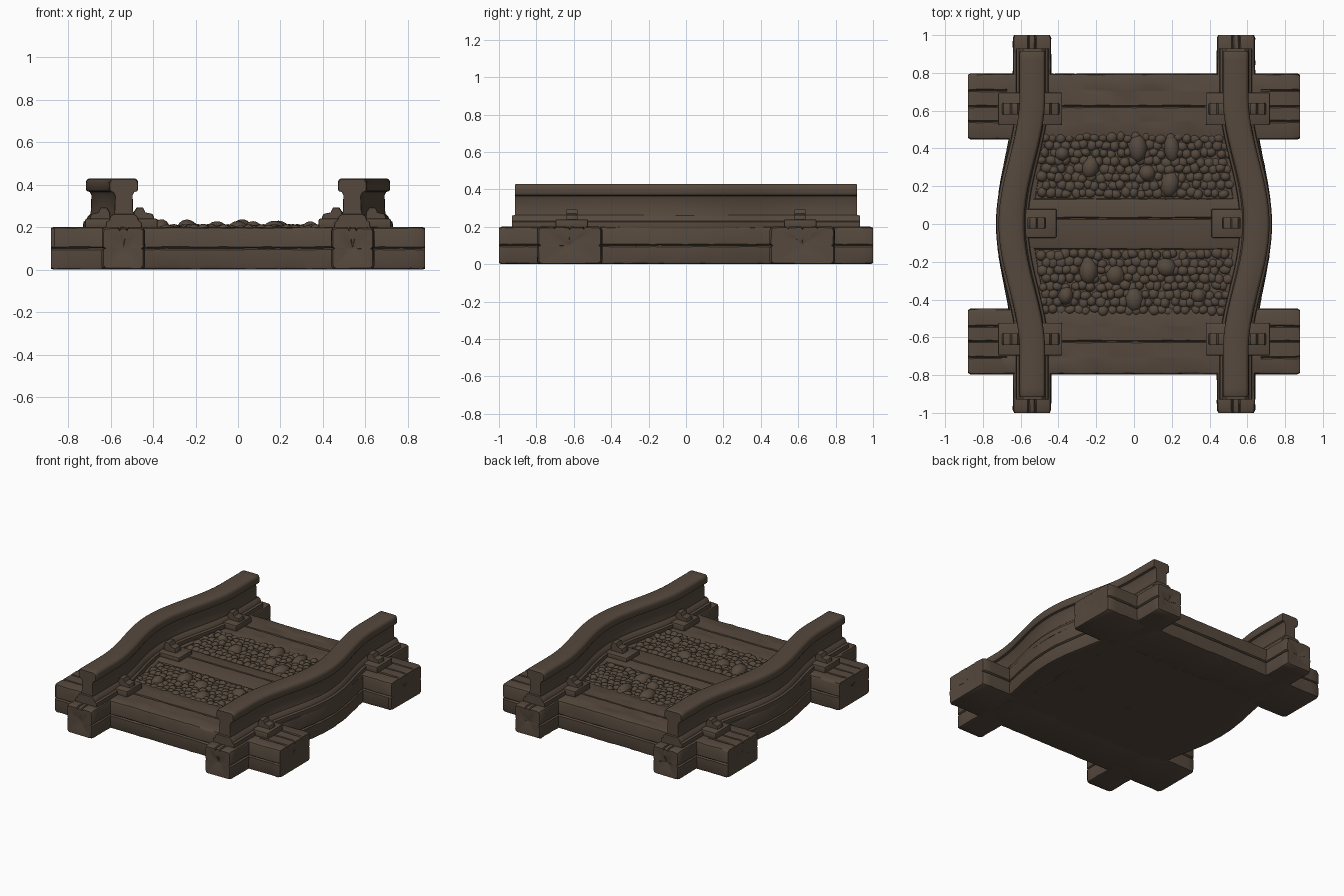
import bpy, bmesh, math, random
from mathutils import Matrix, Vector

if "Cube" in bpy.data.objects:
    bpy.data.objects.remove(bpy.data.objects["Cube"])

random.seed(4)
wood = bpy.data.materials.new("dark brown")
wood.diffuse_color = (0.092, 0.066, 0.047, 1)
wood.use_nodes = True
wood.node_tree.nodes["Principled BSDF"].inputs["Base Color"].default_value = wood.diffuse_color


def finish(name, bm):
    bmesh.ops.recalc_face_normals(bm, faces=bm.faces)
    me = bpy.data.meshes.new(name)
    bm.to_mesh(me)
    bm.free()
    me.materials.append(wood)
    ob = bpy.data.objects.new(name, me)
    bpy.context.collection.objects.link(ob)
    return ob


def sweep(name, profile, stations, place, taper=0.93, rough=0.0, dent=0.0):
    """Skin profile(t) -> [(u, z)] along stations; place(t, u, z) -> point."""
    bm = bmesh.new()
    rings = []

    def centre(p):
        us, zs = [q[0] for q in p], [q[1] for q in p]
        return (max(us) + min(us)) / 2, (max(zs) + min(zs)) / 2

    def ring(t, s):
        p = profile(t)
        cu, cz = centre(p)
        row = []
        for u, z in p:
            a = cu + (u - cu) * s + random.uniform(-rough, rough)
            b = cz + (z - cz) * s + random.uniform(-rough, rough)
            row.append(bm.verts.new(place(t, a, max(b, 0))))
        return row

    last = len(stations) - 1
    for i, t in enumerate(stations):
        rings.append(ring(t, taper if i in (0, last) else 1))
    n = len(rings[0])
    for a, b in zip(rings, rings[1:]):
        for k in range(n):
            bm.faces.new((a[k], a[(k + 1) % n], b[(k + 1) % n], b[k]))
    for row, t, d in ((rings[0], stations[0], dent), (rings[-1], stations[-1], -dent)):
        if dent:      # end grain: inner ring with a sunken heart
            inner = ring(t, 0.45)
            c = bm.verts.new(place(t + d, *centre(profile(t))))
            for k in range(n):
                j = (k + 1) % n
                bm.faces.new((row[k], row[j], inner[j], inner[k]))
                bm.faces.new((inner[k], inner[j], c))
        else:
            bm.faces.new(row)
    return finish(name, bm)


def steps(end, count, lip=0.015):
    inner = end - lip
    return [-end] + [-inner + 2 * inner * i / count for i in range(count + 1)] + [end]


def timber(w, h, notches):
    """Rounded timber section; notches (u, start) are cracks where |t| >= start."""
    def profile(t):
        side = [(w - 0.018, 0), (w - 0.005, 0.005), (w, 0.018), (w, h / 2 - 0.007),
                (w - 0.011, h / 2), (w, h / 2 + 0.007), (w, h - 0.018),
                (w - 0.005, h - 0.005), (w - 0.018, h)]
        top = []
        for u, start in sorted(notches, reverse=True):
            d = 0.012 if abs(t) >= start else 0
            top += [(u + 0.006, h), (u, h - d), (u - 0.006, h)]
        return side + top + [(-u, z) for u, z in reversed(side)]
    return profile


def box(name, x0, x1, y0, y1, z0, z1, bevel=0.008):
    bm = bmesh.new()
    m = Matrix.Translation(((x0 + x1) / 2, (y0 + y1) / 2, (z0 + z1) / 2)) @ \
        Matrix.Diagonal((abs(x1 - x0), y1 - y0, z1 - z0, 1))
    bmesh.ops.create_cube(bm, size=1, matrix=m)
    if bevel:
        bmesh.ops.bevel(bm, geom=bm.edges[:], offset=bevel, segments=2, profile=0.5,
                        affect='EDGES')
    return finish(name, bm)


def bow(y):       # outward bulge of the rails, 1 at the middle
    return 0.5 * (1 + math.cos(math.pi * min(abs(y) / 0.68, 1)))


def mirrored(half):
    return half + [(-u, z) for u, z in reversed(half)]


# Cross sleepers, front and back
for label, c in (("front", -0.622), ("back", 0.622)):
    s = 1 if c > 0 else -1
    sleeper = timber(0.174, 0.2, [(0.0, 0.0), (-0.08 * s, 0.7), (0.085 * s, 0.7)])
    sweep(label + "_sleeper", sleeper, steps(0.88, 36),
          lambda t, u, z, c=c: (t, c + u, z), 0.95, 0.0018, 0.012)

# Rail sections
foot = mirrored([(0.083, 0.19), (0.086, 0.2), (0.083, 0.225), (0.07, 0.232),
                 (0.064, 0.25), (0.05, 0.262)])
rail = mirrored([(0.05, 0.25), (0.043, 0.28), (0.042, 0.35), (0.05, 0.366),
                 (0.063, 0.37), (0.068, 0.38), (0.068, 0.412), (0.062, 0.424),
                 (0.052, 0.43)])

for label, s in (("left", -1), ("right", 1)):
    # Bowed side beam, rail foot and rail
    sweep(label + "_side_beam", timber(0.101, 0.2, [(-0.018, 0.9), (0.018, 0.9)]),
          steps(1.0, 44),
          lambda t, u, z, s=s: (s * (0.54 + 0.088 * bow(t)) + u, t, z), 0.93, 0.0015, 0.015)
    sweep(label + "_rail_foot", lambda t: foot, steps(0.93, 48, 0.008),
          lambda t, u, z, s=s: (s * (0.538 + 0.107 * bow(t)) + u, t, z), 0.97)
    sweep(label + "_rail", lambda t: rail, steps(0.915, 48, 0.01),
          lambda t, u, z, s=s: (s * (0.538 + 0.111 * bow(t)) + u, t, z), 0.95)

    # Hooked clip, pointing away from the rail in direction d
    def clip(name, x, d, y):
        shape = [(0, 0.22), (0, 0.27), (0.015, 0.293), (0.045, 0.293), (0.055, 0.27),
                 (0.09, 0.262), (0.097, 0.245), (0.097, 0.22)]
        sweep(name, lambda t: shape, [-0.03, -0.024, 0.024, 0.03],
              lambda t, u, z: (x + d * u, y + t, z), 0.92)

    # Tie plates with a clip on each side of the rail
    for end, y in (("front", -0.61), ("back", 0.61)):
        box(f"{label}_{end}_tie_plate", s * 0.38, s * 0.72, y - 0.087, y + 0.087, 0.19, 0.24)
        clip(f"{label}_{end}_outer_clip", s * 0.602, s, y)
        clip(f"{label}_{end}_inner_clip", s * 0.492, -s, y)
    # Middle plate with a single inner clip
    box(label + "_middle_plate", s * 0.41, s * 0.6, -0.073, 0.08, 0.19, 0.232)
    clip(label + "_middle_clip", s * 0.565, -s, 0.005)

# Floor bed and middle board
box("floor_bed", -0.56, 0.56, -0.5, 0.5, 0.0, 0.19, 0)
sweep("middle_board", timber(0.136, 0.204, [(0.03, 0.0)]), steps(0.58, 20),
      lambda t, u, z: (t, u, z), 1.0, 0.0012)

# Cobbles: jittered small stones plus some big ones
bm = bmesh.new()


def stone(x, y, rx, ry, top, sub=2):
    m = Matrix.Translation((x, y, 0.185)) @ Matrix.Rotation(random.uniform(-.3, .3), 4, 'Z') \
        @ Matrix.Diagonal((rx, ry, top - 0.185, 1))
    bmesh.ops.create_icosphere(bm, subdivisions=sub, radius=1, matrix=m)


for s in (-1, 1):
    for row in range(8):
        for col in range(23):
            x = -0.49 + 0.044 * col + (row % 2) * 0.02 + random.uniform(-0.01, 0.01)
            y = s * (0.163 + 0.042 * row + random.uniform(-0.008, 0.008))
            stone(x, y, random.uniform(0.024, 0.034), random.uniform(0.023, 0.032),
                  random.uniform(0.204, 0.216))
for x, y, rx, ry in ((0.02, 0.4, 0.05, 0.075), (0.2, 0.4, 0.042, 0.075), (-0.23, 0.3, 0.045, 0.06),
                     (0.07, 0.27, 0.045, 0.045), (0.19, 0.21, 0.05, 0.07), (-0.38, 0.37, 0.04, 0.04),
                     (-0.24, -0.25, 0.05, 0.07), (-0.1, -0.27, 0.05, 0.055), (0, -0.4, 0.05, 0.065),
                     (0.17, -0.23, 0.055, 0.05), (-0.36, -0.38, 0.04, 0.05), (0.34, -0.38, 0.04, 0.04)):
    stone(x, y, rx, ry, random.uniform(0.225, 0.238), 3)
finish("cobbles", bm)

# Smooth shading with sharp edges kept
for ob in bpy.context.collection.objects:
    ob.select_set(True)
    bpy.context.view_layer.objects.active = ob
bpy.ops.object.shade_smooth_by_angle(angle=math.radians(35))
